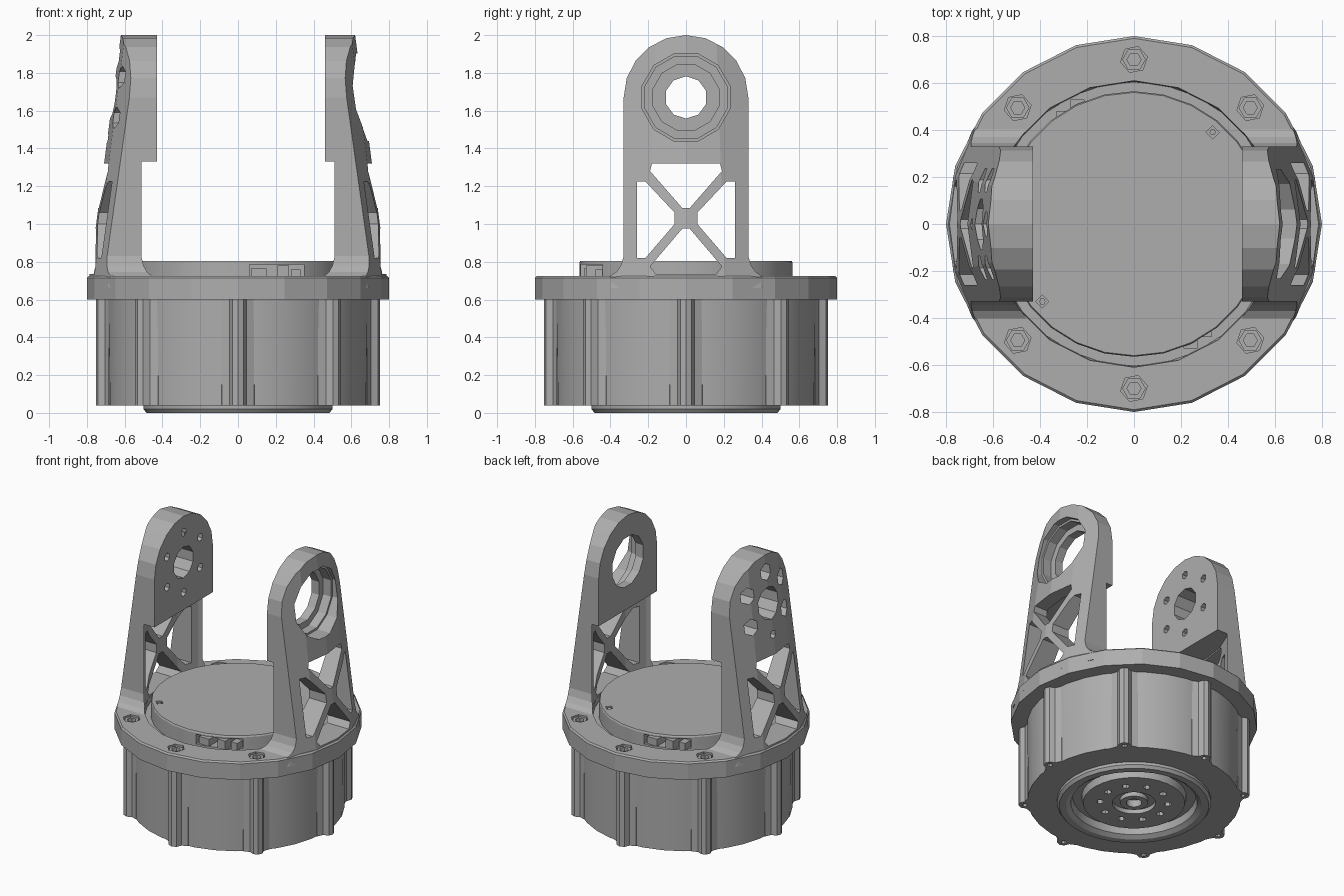
import bpy, bmesh
from math import sin, cos, pi, radians
from mathutils import Matrix

if "Cube" in bpy.data.objects:
    bpy.data.objects.remove(bpy.data.objects["Cube"], do_unlink=True)

grey = bpy.data.materials.new("satin_grey")
grey.use_nodes = True
grey.diffuse_color = (0.42, 0.42, 0.42, 1)
grey.node_tree.nodes["Principled BSDF"].inputs["Base Color"].default_value = (0.42, 0.42, 0.42, 1)


def make(name, bm):
    bmesh.ops.recalc_face_normals(bm, faces=bm.faces)
    mesh = bpy.data.meshes.new(name)
    bm.to_mesh(mesh)
    bm.free()
    mesh.materials.append(grey)
    ob = bpy.data.objects.new(name, mesh)
    bpy.context.collection.objects.link(ob)
    return ob


def circle(u, v, r, n, turn=0.0):
    return [(u + r * cos(turn + 2 * pi * i / n), v + r * sin(turn + 2 * pi * i / n)) for i in range(n)]


def prism(name, outline, lo, hi, axis="z"):
    """Extrude a closed outline along z (outline in x, y) or along x (outline in y, z)."""
    bm = bmesh.new()
    place = (lambda u, v, w: (u, v, w)) if axis == "z" else (lambda u, v, w: (w, u, v))
    rings = [[bm.verts.new(place(u, v, w)) for u, v in outline] for w in (lo, hi)]
    n = len(outline)
    bm.faces.new(rings[0])
    bm.faces.new(rings[1])
    for i in range(n):
        j = (i + 1) % n
        bm.faces.new((rings[0][i], rings[0][j], rings[1][j], rings[1][i]))
    return make(name, bm)


def lathe(name, profile, n, closed=False):
    """Turn (radius, height) points about z; an open profile is capped at both ends."""
    bm = bmesh.new()
    rings = [[bm.verts.new((x, y, z)) for x, y in circle(0, 0, r, n)] for r, z in profile]
    pairs = list(zip(rings, rings[1:]))
    if closed:
        pairs.append((rings[-1], rings[0]))
    else:
        bm.faces.new(rings[0])
        bm.faces.new(rings[-1])
    for a, b in pairs:
        for i in range(n):
            j = (i + 1) % n
            bm.faces.new((a[i], a[j], b[j], b[i]))
    return make(name, bm)


def boolean(ob, tool, operation="DIFFERENCE"):
    tool.hide_render = True
    mod = ob.modifiers.new("cut", "BOOLEAN")
    mod.object, mod.operation, mod.solver = tool, operation, "EXACT"
    bpy.context.view_layer.objects.active = ob
    bpy.ops.object.modifier_apply(modifier=mod.name)
    bpy.data.objects.remove(tool, do_unlink=True)


def smooth(ob, angle=25):
    bpy.ops.object.select_all(action="DESELECT")
    ob.select_set(True)
    bpy.context.view_layer.objects.active = ob
    bpy.ops.object.shade_smooth_by_angle(angle=radians(angle))


def box(x0, x1, y0, y1):
    return [(x0, y0), (x1, y0), (x1, y1), (x0, y1)]


# Motor housing with stepped rings on its underside
housing = lathe("housing", [
    (0.05, 0.07), (0.05, 0.02), (0.09, 0.02), (0.09, 0.05), (0.14, 0.05), (0.14, 0.02),
    (0.33, 0.02), (0.34, 0.07), (0.40, 0.07), (0.41, 0.02), (0.44, 0.0), (0.485, 0.0),
    (0.50, 0.02), (0.50, 0.04), (0.69, 0.04), (0.695, 0.61)], 32)
for i in range(10):
    a = 2 * pi * i / 10
    boolean(housing, prism("cutter", circle(0.22 * cos(a), 0.22 * sin(a), 0.025, 6, a), -0.1, 0.06))
smooth(housing)

# Eight screw ribs down the housing
for i in range(8):
    a = i * pi / 4
    outline = [(0.6, -0.12), (0.685, -0.085), (0.705, -0.045), (0.74, -0.03), (0.752, 0),
               (0.74, 0.03), (0.705, 0.045), (0.685, 0.085), (0.6, 0.12)]
    rib = prism("screw_rib", outline, 0.04, 0.605)
    boolean(rib, prism("cutter", circle(0.71, 0, 0.018, 6), 0.0, 0.1))
    rib.data.transform(Matrix.Rotation(a, 4, "Z"))

# Mounting flange
flange = lathe("flange", [(0.60, 0.60), (0.80, 0.60), (0.80, 0.715), (0.79, 0.725), (0.61, 0.725)], 20, True)
bolt_spots = [(0.70 * cos(a), 0.70 * sin(a)) for a in
              (i * pi / 4 for i in range(8) if i % 4)]
for x, y in bolt_spots:
    boolean(flange, prism("cutter", circle(x, y, 0.058, 6, 0.2), 0.68, 0.8))
    bolt = prism("flange_bolt", circle(x, y, 0.05, 6), 0.67, 0.715)
    boolean(bolt, prism("cutter", circle(x, y, 0.03, 6), 0.69, 0.8))

# Raised top cover with connector pockets and two small screw holes
cover = lathe("top_cover", [(0.605, 0.59), (0.605, 0.69), (0.565, 0.69), (0.565, 0.795), (0.56, 0.805)], 28)
for x, y in ((0.335, 0.39), (-0.39, -0.33)):
    boolean(cover, prism("cutter", circle(x, y, 0.028, 4), 0.77, 0.9))
    prism("cover_screw", circle(x, y, 0.014, 6), 0.75, 0.80)
for side in (1, -1):
    turn = Matrix.Rotation(0 if side == 1 else pi, 4, "Z")
    pocket = prism("cutter", box(0.06, 0.35, -0.60, -0.42), 0.715, 0.785)
    pocket.data.transform(turn)
    boolean(cover, pocket)
    for x0, x1, y0, top in ((0.07, 0.15, -0.54, 0.765), (0.21, 0.27, -0.53, 0.78), (0.28, 0.33, -0.48, 0.76)):
        plug = prism("connector", box(x0, x1, y0, -0.41), 0.71, top)
        plug.data.transform(turn)
smooth(cover)

# Side arms: rounded upright trimmed by a tapering cone and hollowed below the bearing pad
AXIS = 1.67
half = [(0.42, 0.66), (0.41, 0.72), (0.37, 0.745), (0.345, 0.78), (0.33, 0.83)]
arc = [(0.33 * cos(i * pi / 10), AXIS + 0.33 * sin(i * pi / 10)) for i in range(11)]
upright = half + arc + [(-y, z) for y, z in reversed(half)]
side_window = [(0.26, 0.82), (0.215, 0.82), (0.06, 1.0), (0.06, 1.06), (0.215, 1.225), (0.26, 1.225)]
windows = [
    side_window,
    [(-y, z) for y, z in side_window],
    [(-0.19, 1.28), (-0.02, 1.085), (0.02, 1.085), (0.19, 1.28), (0.18, 1.32), (-0.18, 1.32)],
    [(-0.19, 0.775), (-0.02, 0.975), (0.02, 0.975), (0.19, 0.775), (0.16, 0.735), (-0.16, 0.735)],
]


def arm(name, pad):
    ob = prism(name, upright, pad, 0.95, "x")
    boolean(ob, lathe("cone", [(0.798, 0.64), (0.607, 2.1)], 24), "INTERSECT")
    boolean(ob, lathe("cutter", [(0.612, 0.5), (0.612, 1.33)], 24))
    for outline in windows:
        boolean(ob, prism("cutter", outline, 0.3, 1.0, "x"))
    return ob


def bore(ob, y, z, r, n, lo=0.3):
    boolean(ob, prism("cutter", circle(y, z, r, n, pi / n), lo, 1.0, "x"))


# Left arm carries the stepped bearing seat
left_arm = arm("left_arm", 0.46)
bore(left_arm, 0, AXIS, 0.18, 12)
bore(left_arm, 0, AXIS, 0.225, 12, 0.52)
bore(left_arm, 0, AXIS, 0.24, 12, 0.585)

# Right arm carries the drive hub with six countersunk bolt holes
right_arm = arm("right_arm", 0.43)
bore(right_arm, 0, AXIS, 0.112, 10)
for i in range(6):
    a = pi / 6 + i * pi / 3
    y, z = 0.215 * cos(a), AXIS + 0.215 * sin(a)
    bore(right_arm, y, z, 0.028, 6)
    bore(right_arm, y, z, 0.058, 6, 0.52)
right_arm.data.transform(Matrix.Rotation(pi, 4, "Z"))
